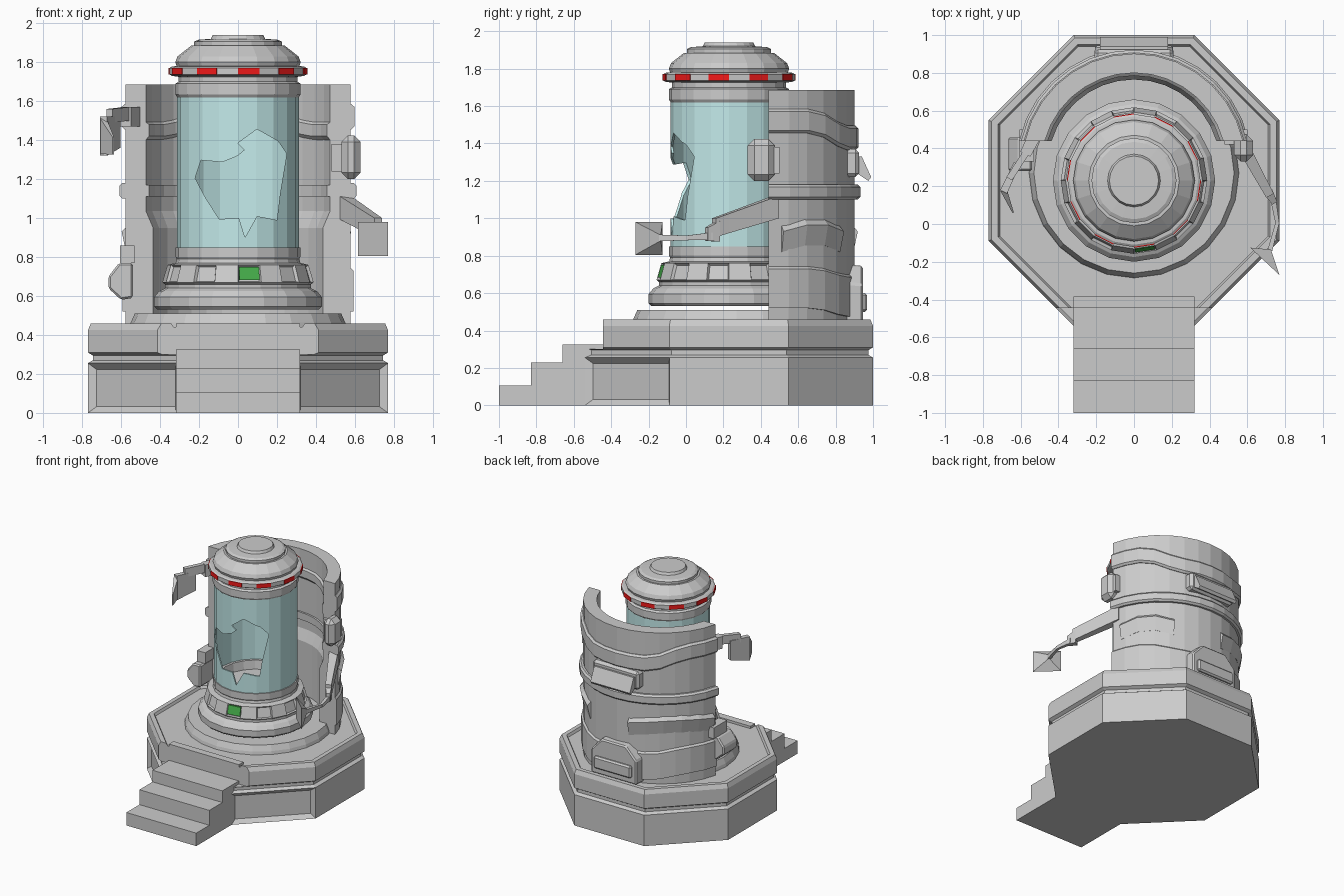
import bpy, bmesh, math
from mathutils import Vector
from math import radians, sin, cos, pi, asin, atan2

if "Cube" in bpy.data.objects:
    bpy.data.objects.remove(bpy.data.objects["Cube"])

CY = 0.23            # axis of the capsule and the base
WY, CUT = 0.31, 0.44  # axis of the back wall, plane of its front ends


def material(name, rgb):
    m = bpy.data.materials.new(name)
    m.diffuse_color = (*rgb, 1)
    m.use_nodes = True
    m.node_tree.nodes["Principled BSDF"].inputs["Base Color"].default_value = m.diffuse_color
    return m


def finish(name, bm, mat=None):
    bmesh.ops.remove_doubles(bm, verts=bm.verts, dist=1e-4)
    bmesh.ops.recalc_face_normals(bm, faces=bm.faces)
    me = bpy.data.meshes.new(name)
    bm.to_mesh(me)
    bm.free()
    ob = bpy.data.objects.new(name, me)
    bpy.context.collection.objects.link(ob)
    if mat:
        me.materials.append(mat)
    return ob


def sweep(name, prof, arcs, cy=CY, mat=None, wave=None, flat=False, recess=None):
    """Turn a closed (r, z) profile through each arc (start, end, steps)."""
    bm = bmesh.new()
    for a0, a1, n in arcs:
        rings = []
        for i in range(n + 1):
            t = i / n
            dz = wave(t) if wave else 0
            ring = []
            for r, z in prof:
                s = asin((CUT - cy) / r) if flat else radians(a0)
                e = pi - s if flat else radians(a1)
                a = s + (e - s) * t
                ring.append(bm.verts.new((r * cos(a), cy + r * sin(a), z + dz)))
            rings.append(ring)
        m = len(prof)
        for p, q in zip(rings, rings[1:]):
            for j in range(m):
                bm.faces.new((p[j], q[j], q[(j + 1) % m], p[(j + 1) % m]))
        if flat or a1 - a0 < 359:
            bm.faces.new(rings[0])
            bm.faces.new(rings[-1])
    if recess:
        bmesh.ops.remove_doubles(bm, verts=bm.verts, dist=1e-4)
        bmesh.ops.recalc_face_normals(bm, faces=bm.faces)
        test, thick, depth = recess
        picked = [f for f in bm.faces if test(f.calc_center_median(), f.normal)]
        bmesh.ops.inset_individual(bm, faces=picked, thickness=thick, depth=-depth)
    return finish(name, bm, mat)


def full(n, start=0):
    return [(start, start + 360, n)]


def rect(r0, r1, z0, z1, c=0.0):
    return [(r0, z0), (r1 - c, z0), (r1, z0 + c), (r1, z1 - c), (r1 - c, z1), (r0, z1)] if c else \
           [(r0, z0), (r1, z0), (r1, z1), (r0, z1)]


def hull(name, pts, bevel=0):
    bm = bmesh.new()
    for p in pts:
        bm.verts.new(p)
    bmesh.ops.convex_hull(bm, input=bm.verts)
    bmesh.ops.dissolve_limit(bm, angle_limit=0.02, verts=bm.verts, edges=bm.edges)
    ob = finish(name, bm)
    if bevel:
        b = ob.modifiers.new("chamfer", 'BEVEL')
        b.width, b.segments = bevel, 1
    return ob


def box(name, x, y, z, bevel=0):
    return hull(name, [(i, j, k) for i in x for j in y for k in z], bevel)


def beam(name, p, q, sp, sq):
    """Tapered bar between two points; sp and sq are (width, height)."""
    p, q = Vector(p), Vector(q)
    d = q - p
    side = Vector((-d.y, d.x, 0)).normalized()
    return hull(name, [c + side * w * i / 2 + Vector((0, 0, h * j / 2))
                       for c, (w, h) in ((p, sp), (q, sq)) for i in (-1, 1) for j in (-1, 1)])


def cut(ob, cutter):
    cutter.hide_render = True
    cutter.display_type = 'WIRE'
    b = ob.modifiers.new("cut", 'BOOLEAN')
    b.operation, b.object, b.solver = 'DIFFERENCE', cutter, 'EXACT'


glass = material("glass", (0.55, 0.83, 0.83))
red = material("red_light", (0.9, 0.01, 0.01))
green = material("green_light", (0.06, 0.42, 0.07))

# Octagonal base with groove, rim and recessed front side panels
k = 1 / cos(pi / 8)
prof = [(0, 0), (.77, 0), (.77, .255), (.745, .27), (.745, .295), (.77, .31), (.77, .425),
        (.755, .46), (.72, .46), (.71, .44), (0, .44)]
base = sweep("base_platform", [(r * k, z) for r, z in prof], full(8, 22.5),
             recess=(lambda c, n: c.y < -.2 and abs(c.x) > .4 and c.z < .2 and abs(n.z) < .1, .045, .03))
cut(base, box("front_cutter", (-1, 1), (-1, -.445), (.3, 1)))

# Stairs
for i, (y, z) in enumerate(((-1, .107), (-.83, .23), (-.66, .326), (-.445, .46))):
    box(f"step_{i + 1}", (-.319, .319), (y, -.385), (0, z))

# Round plinth
sweep("round_plinth", [(0, .42), (.56, .42), (.55, .465), (.53, .51), (0, .51)], full(24), cy=.27)

# Capsule foot with recessed windows in every second facet
odd = lambda c: int((atan2(c.y - CY, c.x) % (2 * pi)) / radians(18)) % 2 == 1
sweep("capsule_foot", [(0, .53), (.415, .53), (.43, .545), (.43, .595), (.405, .625), (.375, .64),
                       (.375, .66), (.388, .67), (.362, .76), (.32, .77), (.315, .79), (.32, .80),
                       (.32, .85), (.28, .85), (.27, .78), (0, .78)], full(20),
      recess=(lambda c, n: .69 < c.z < .74 and c.y == c.y and odd(c), .012, .015))
sweep("green_panel", [(.34, .683), (.381, .683), (.363, .75), (.34, .75)], [(271, 287, 1)], mat=green)

# Broken glass tube
tube = sweep("glass_tube", rect(.300, .312, .845, 1.625), full(20), mat=glass)
hole = [(.097, 1.456), (.205, 1.395), (.25, 1.33), (.215, 1.12), (.2, .99), (.097, 1.01), (.036, .90),
        (.005, 1.0), (-.097, .995), (-.17, 1.11), (-.22, 1.205), (-.19, 1.297), (-.08, 1.287),
        (0, 1.32), (.035, 1.35), (0, 1.385)]
bm = bmesh.new()
f = bm.faces.new([bm.verts.new((x, -.3, z)) for x, z in hole])
ext = bmesh.ops.extrude_face_region(bm, geom=[f])
bmesh.ops.translate(bm, vec=(0, .5, 0), verts=[v for v in ext["geom"] if isinstance(v, bmesh.types.BMVert)])
cut(tube, finish("hole_cutter", bm))

# Capsule cap and red lights
sweep("capsule_cap", [(0, 1.62), (.312, 1.62), (.322, 1.635), (.322, 1.69), (.305, 1.70), (.305, 1.725),
                      (.34, 1.73), (.352, 1.737), (.352, 1.77), (.34, 1.778), (.315, 1.78), (.322, 1.80),
                      (.31, 1.83), (.24, 1.885), (.225, 1.885), (.225, 1.905), (.205, 1.915),
                      (.14, 1.92), (.13, 1.94), (0, 1.94)], full(20))
sweep("red_lights", rect(.32, .356, 1.736, 1.771), [(18 * i, 18 * i + 18, 1) for i in range(1, 20, 2)], mat=red)


# Curved back wall with its bands
def drop(t):
    s = min(max((abs(t - .5) - .18) / .14, 0), 1)
    return -.09 * (1 - s)


N = [(0, 180, 14)]
sweep("back_wall", rect(.49, .592, .44, 1.685), N, WY, flat=True)
sweep("middle_band", rect(.58, .622, 1.10, 1.18, .014), N, WY, flat=True)
sweep("upper_band", rect(.58, .612, 1.455, 1.585, .015), N, WY, flat=True, wave=drop)
sweep("lower_band", [(.58, .52), (.606, .52), (.606, .73), (.58, .755)], N, WY, flat=True, wave=lambda t: drop(t) / 2)
sweep("inner_lower_pad", [(.5, .5), (.455, .5), (.455, .95), (.5, 1.06)], N, WY, flat=True)
sweep("inner_middle_band", rect(.475, .5, 1.11, 1.17), N, WY, flat=True)
sweep("inner_upper_band", [(.5, 1.39), (.475, 1.42), (.475, 1.48), (.5, 1.5)], N, WY, flat=True, wave=lambda t: -drop(t) / 2)
sweep("rear_ridge", [(.57, .82), (.594, .82), (.618, .93), (.57, .98)], [(100, 165, 5), (20, 60, 3)], WY,
      wave=lambda t: .04 * sin(pi * t))

# Rear handle and rear hatch
box("rear_handle_plate", (-.21, .21), (.82, .925), (1.22, 1.37), .02)
hull("rear_handle_lip", [(x, y, z) for x in (-.18, .18)
                         for y, z in ((.9, 1.33), (.94, 1.33), (.9, 1.25), (.99, 1.22), (.975, 1.2))])
hull("rear_hatch", [(s * x, y, z) for s in (-1, 1) for y, d in ((.8, 0), (.945, .015))
                    for x, z in ((.22 - d, .45), (.22 - d, .66 - d), (.11, .76 - d))], .01)
box("rear_hatch_step", (-.17, .17), (.9, .968), (.5, .6), .012)

# Right latch and robotic arm
box("right_latch", (.53, .63), (.33, .475), (1.2, 1.425), .035)
box("right_latch_mount", (.48, .6), (.42, .5), (1.24, 1.38))
beam("right_upper_arm", (.54, .48, 1.06), (.72, .15, .95), (.07, .12), (.045, .1))
beam("right_elbow", (.71, .17, .93), (.745, .11, .915), (.05, .11), (.03, .07))
beam("right_forearm", (.735, .14, .905), (.76, .0, .895), (.03, .04), (.02, .025))
beam("right_wrist", (.76, .01, .895), (.72, -.14, .895), (.02, .025), (.025, .035))
hull("right_claw_pad", [(x, y, z) for x, y in ((.615, -.125), (.77, -.27)) for z in (.805, .98)]
     + [(.725, -.135, .88), (.725, -.135, .91)])

# Broken left clamps
beam("left_clamp_root", (-.51, .5, 1.52), (-.575, .37, 1.52), (.07, .1), (.06, .1))
beam("left_clamp_link", (-.57, .38, 1.535), (-.66, .24, 1.525), (.035, .07), (.035, .07))
beam("left_clamp_plate", (-.62, .32, 1.44), (-.69, .17, 1.42), (.035, .16), (.04, .2))
beam("left_clamp_tip", (-.69, .18, 1.42), (-.64, .06, 1.37), (.035, .18), (.008, .09))
box("left_lower_mount", (-.605, -.53), (.33, .5), (.77, .86))
hull("left_lower_stub", [(x, y, z) for y in (.28, .46)
                         for x, z in ((-.54, .77), (-.61, .77), (-.665, .7), (-.665, .64), (-.6, .58), (-.54, .59))], .01)
